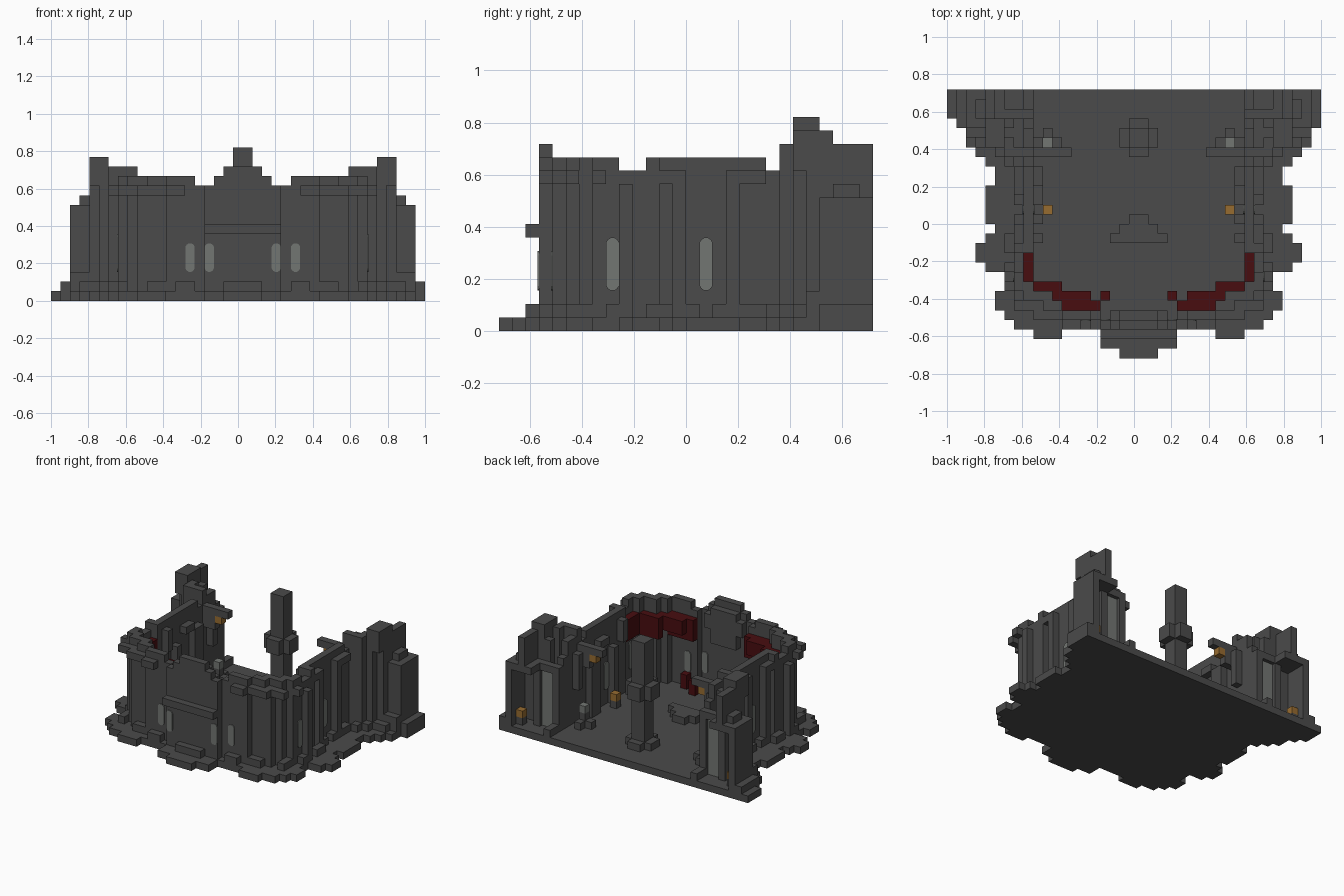
import bpy, bmesh, math
from mathutils import Vector

cube = bpy.data.objects.get("Cube")
if cube:
    bpy.data.objects.remove(cube, do_unlink=True)

V = 2 / 39          # block size
AXIS = V / 2        # mirror line of the hall
BACK = 14 * V       # half depth


def material(name, rgb):
    m = bpy.data.materials.new(name)
    m.use_nodes = True
    m.diffuse_color = (*rgb, 1)
    m.node_tree.nodes["Principled BSDF"].inputs["Base Color"].default_value = (*rgb, 1)
    return m


STONE = material("dark stone", (0.07, 0.07, 0.07))
GLASS = material("pale glass", (0.17, 0.18, 0.17))
CLOTH = material("deep red cloth", (0.065, 0.004, 0.005))
LAMP = material("amber lamp", (0.31, 0.15, 0.03))


def add_box(bm, lo, hi):
    vs = [bm.verts.new((x, y, z)) for x in (lo[0], hi[0])
          for y in (lo[1], hi[1]) for z in (lo[2], hi[2])]
    for f in ((0, 1, 3, 2), (4, 6, 7, 5), (0, 4, 5, 1), (2, 3, 7, 6), (0, 2, 6, 4), (1, 5, 7, 3)):
        bm.faces.new([vs[i] for i in f])


def finish(bm, name, mat):
    bmesh.ops.recalc_face_normals(bm, faces=bm.faces)
    me = bpy.data.meshes.new(name)
    bm.to_mesh(me)
    bm.free()
    me.materials.append(mat)
    ob = bpy.data.objects.new(name, me)
    bpy.context.collection.objects.link(ob)
    return ob


def part(name, mat, blocks):
    """Blocks are (out0, out1, row0, row1, z0, z1) in block units, mirrored about the axis."""
    bm = bmesh.new()
    for a, b, r0, r1, z0, z1 in blocks:
        y0, y1 = r0 * V - BACK, r1 * V - BACK
        if a == 0:
            spans = [(-b, b)]
        else:
            spans = [(a, b), (-b, -a)]
        for s, e in spans:
            add_box(bm, (AXIS + s * V, y0, z0 * V), (min(AXIS + e * V, 1), y1, z1 * V))
    return finish(bm, name, mat)


# Floor slab with stepped outline, from the front row to the back row
widths = [2, 4, 4, 13, 14, 15, 15, 14, 14, 16, 17, 17, 16, 15,
          16, 16, 16, 16, 15, 15, 16, 17, 18, 18, 19, 20, 20, 20]
part("floor", STONE, [(0, w, k, k + 1, 0, 1) for k, w in enumerate(widths)]
     + [(8, 11, 2, 3, 0, 1)])

# Curved front wall and side walls
part("front_wall", STONE, [
    (0, 4, 3, 4, 1, 12), (4, 8, 4, 5, 1, 12), (5, 8, 4, 5, 12, 13),
    (8, 10, 5, 6, 1, 13), (9, 12, 6, 7, 1, 13), (11, 13, 7, 8, 1, 13)])
part("side_wall", STONE, [
    (12, 13, 8, 9, 1, 13), (12, 13, 9, 11, 1, 12), (11, 13, 11, 12, 1, 13),
    (11, 12, 12, 20, 1, 13), (11, 12, 20, 21, 1, 12)])

# Gable and gate
part("gable", STONE, [(0, 3, 3, 4, 12, 13), (0, 2, 3, 4, 13, 14),
                      (0, 2, 4, 5, 8, 13), (0, 3, 4, 5, 10, 12)])
part("gate_hood", STONE, [(0, 4, 2, 3, 7, 8)])
part("gate_step", STONE, [(0, 2, 2, 3, 1, 2)])

# Cornice blocks and pilasters on the outside
part("cornice", STONE, [(6, 8, 3, 4, 11, 12), (8, 11, 4, 5, 11, 12), (11, 13, 5, 6, 11, 12),
                        (12, 13, 12, 14, 11, 12), (12, 13, 17, 20, 11, 12),
                        (13, 14, 7, 8, 11, 12)])
part("pilasters", STONE, [(12, 13, k, k + 1, 1, 12) for k in (13, 17)]
     + [(13, 14, 9, 10, 1, 11), (10, 11, 5, 6, 1, 12)])

# Broken plinth around the foot of the walls
part("plinth", STONE,
     [(12, 13, k, k + 1, 1, 2) for k in (14, 16, 18, 19)]
     + [(13, 14, k, k + 1, 1, 2) for k in (8, 11, 12, 20)]
     + [(5, 7, 3, 4, 1, 2), (8, 10, 4, 5, 1, 2), (12, 13, 5, 7, 1, 2), (14, 15, 21, 22, 1, 2),
        (15, 17, 22, 23, 1, 2), (16, 18, 23, 24, 1, 3), (17, 19, 24, 25, 1, 2),
        (18, 19, 25, 28, 1, 2)])

# Back corner wings: diagonal wall, roofed alcove and ruined upper wall
part("wing_wall", STONE, [
    (11, 14, 21, 22, 1, 14), (13, 15, 22, 23, 1, 14), (14, 16, 23, 24, 1, 14),
    (14, 16, 22, 25, 12, 15), (15, 17, 24, 25, 1, 10), (17, 18, 24, 28, 1, 10)])
part("wing_roof", STONE, [(14, 18, 25, 28, 9, 10), (11, 14, 25, 26, 9, 10)])
part("wing_upper_wall", STONE, [(15, 16, 24, 28, 10, 14), (16, 17, 25, 27, 10, 11),
                                (13, 15, 24, 25, 9, 13)])
part("wing_inner_wall", STONE, [
    (11, 12, 22, 24, 1, 13), (11, 12, 24, 25, 1, 11), (11, 12, 25, 26, 1, 10),
    (11, 12, 26, 28, 1, 2), (14, 15, 25, 26, 1, 10), (10, 11, 22, 23, 6, 11)])
part("roof_stub", STONE, [(7, 11, 21, 22, 11, 12), (9, 11, 21, 22, 9, 11)])

# Inner wall ledges
part("inner_ledges", STONE, [(10, 11, 14, 15, 1, 9), (10, 11, 18, 20, 1, 10),
                             (10, 11, 12, 13, 9, 12), (10, 11, 16, 18, 10, 11)])

# Standing column with cross-shaped base and capital
cross = [(z, z + h) for z, h in ((1, 1), (8, 2))]
part("column", STONE, [(0, 1, 22, 24, 1, 16)]
     + [(0, 2, 22, 24, a, b) for a, b in cross]
     + [(0, 1, 21, 25, a, b) for a, b in cross])

# Low stepped altar
part("altar", STONE, [(0, 3, 12, 13, 1, 2), (0, 2, 13, 14, 1, 2), (0, 1, 14, 15, 1, 2)])

# Red hangings along the inside of the curved wall
part("hangings", CLOTH, [
    (11, 12, 8, 11, 8, 11), (8, 11, 7, 8, 8, 11), (5, 9, 6, 7, 9, 11), (4, 8, 5, 6, 8, 11),
    (3, 4, 6, 7, 1, 3), (5, 6, 5, 6, 1, 3), (10, 11, 7, 8, 1, 2)])

# Lamps and pedestals
part("pedestals", STONE, [(9, 10, 15, 16, 1, 2), (9, 10, 22, 23, 1, 3), (8, 9, 22, 23, 1, 2),
                          (9, 10, 23, 24, 1, 2), (16, 17, 26, 27, 1, 2)])
part("amber_lamps", LAMP, [(9, 10, 15, 16, 2, 3), (8, 9, 21, 22, 10, 11), (16, 17, 26, 27, 2, 3)])
part("pale_lamps", GLASS, [(9, 10, 22, 23, 3, 4)])

# Glass screens in the wings
part("wing_panes", GLASS, [(12, 14, 25.4, 25.5, 1, 9)])


def window(name, centre, facing, height):
    """Thin plate with rounded ends, showing on both sides of the wall."""
    bm = bmesh.new()
    r, n = V / 2, Vector(facing)
    side = n.cross(Vector((0, 0, 1)))
    outline = []
    for i in range(12):
        a = math.tau * (i + 0.5) / 12
        lift = (height / 2 - r) * (1 if math.sin(a) > 0 else -1)
        outline.append(side * r * math.cos(a) + Vector((0, 0, r * math.sin(a) + lift)))
    for off in (V / 2, -V / 2 - 0.006):
        base = Vector(centre) + n * off
        face = bm.faces.new([bm.verts.new(base + p) for p in outline])
        ext = bmesh.ops.extrude_face_region(bm, geom=[face])
        moved = [g for g in ext["geom"] if isinstance(g, bmesh.types.BMVert)]
        bmesh.ops.translate(bm, verts=moved, vec=n * 0.006)
    finish(bm, name, GLASS)


for s, label in ((1, "left"), (-1, "right")):
    # Paired lancets beside the gate, single lancets in the side walls
    for d, k in ((3, 3), (5, 4)):
        window(f"front_window_{label}", (AXIS + s * (d + 0.5) * V, (k + 0.5) * V - BACK, 4.5 * V),
               (0, -1, 0), 3 * V)
    for d, k in ((12, 8), (11, 15)):
        window(f"side_window_{label}", (AXIS + s * (d + 0.5) * V, (k + 0.5) * V - BACK, 5 * V),
               (s, 0, 0), 4 * V)
